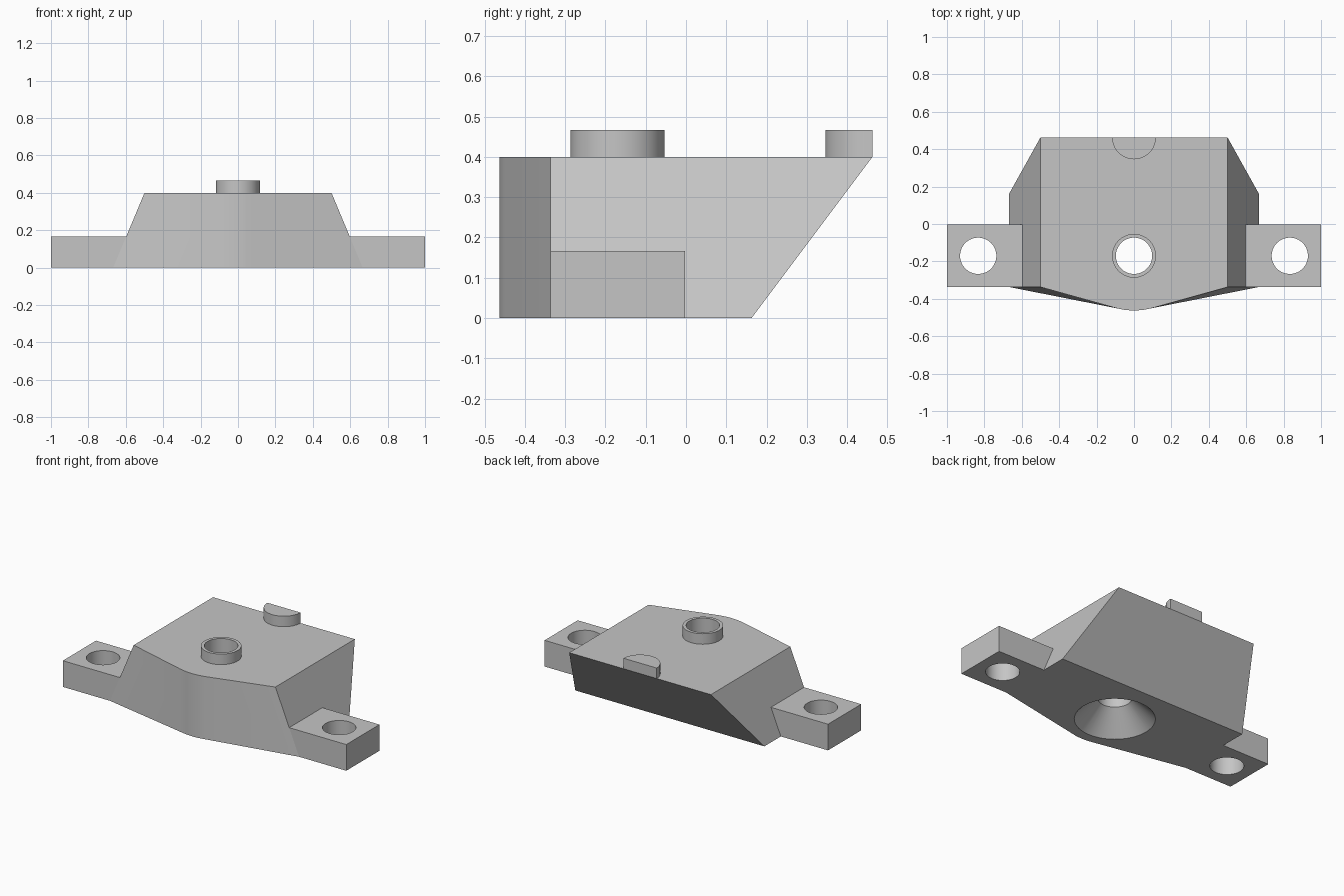
import bpy
import bmesh
from math import cos, sin, pi, radians

if "Cube" in bpy.data.objects:
    bpy.data.objects.remove(bpy.data.objects["Cube"], do_unlink=True)

grey = bpy.data.materials.new("plain_grey")
grey.use_nodes = True
grey.diffuse_color = (0.56, 0.56, 0.56, 1)
grey.node_tree.nodes["Principled BSDF"].inputs["Base Color"].default_value = (0.56, 0.56, 0.56, 1)

BACK, FRONT, HOLE_Y = 0.463, -0.337, -0.17
TOP, EAR_TOP, BOSS_TOP = 0.4, 0.167, 0.467
HOLE_R, BOSS_R = 0.097, 0.117


def loft(name, loops):
    """Closed solid through a stack of matching point loops."""
    bm = bmesh.new()
    rings = [[bm.verts.new(p) for p in loop] for loop in loops]
    for a, b in zip(rings, rings[1:]):
        for i in range(len(a)):
            j = (i + 1) % len(a)
            bm.faces.new((a[i], a[j], b[j], b[i]))
    bm.faces.new(rings[0])
    bm.faces.new(rings[-1])
    bmesh.ops.recalc_face_normals(bm, faces=bm.faces)
    mesh = bpy.data.meshes.new(name)
    bm.to_mesh(mesh)
    bm.free()
    mesh.materials.append(grey)
    obj = bpy.data.objects.new(name, mesh)
    bpy.context.collection.objects.link(obj)
    return obj


def arc(x, y, z, r, start=0, turn=2 * pi, n=64):
    return [(x + r * cos(start + turn * i / n), y + r * sin(start + turn * i / n), z)
            for i in range(n)]


def turned(name, x, profile):
    """Round solid about the hole axis from (radius, height) pairs."""
    return loft(name, [arc(x, HOLE_Y, z, r) for r, z in profile])


def activate(obj):
    bpy.ops.object.select_all(action='DESELECT')
    obj.select_set(True)
    bpy.context.view_layer.objects.active = obj


def cut(objects, cutter):
    for obj in objects:
        mod = obj.modifiers.new("hole", 'BOOLEAN')
        mod.operation, mod.solver, mod.object = 'DIFFERENCE', 'EXACT', cutter
        activate(obj)
        bpy.ops.object.modifier_apply(modifier=mod.name)
    bpy.data.objects.remove(cutter, do_unlink=True)


# Main block: sloping sides and back, bowed front with a rounded nose
def body_outline(width, back, z):
    half = [(width, back), (width, FRONT), (0.09, -0.451), (0.045, -0.46)]
    points = half + [(0, -BACK)] + [(-x, y) for x, y in reversed(half)]
    return [(x, y, z) for x, y in points]


body = loft("body", [body_outline(0.667, 0.163, 0), body_outline(0.5, BACK, TOP)])

# Raised ring, with a through hole flared at the underside
boss = turned("raised_ring", 0, [(BOSS_R, TOP), (BOSS_R, BOSS_TOP)])
cut([body, boss], turned("flared_cutter", 0,
                         [(HOLE_R + 0.234, -0.1), (HOLE_R, 0.134), (HOLE_R, 0.6)]))

# Half-round stop at the back edge
stop = loft("half_round_stop",
            [arc(0, BACK, z, BOSS_R, pi, pi, 32) + [(BOSS_R, BACK, z)] for z in (TOP, BOSS_TOP)])

# Mounting ears, meeting the sloping sides
parts = [body, boss, stop]
for side, name in ((1, "left_ear"), (-1, "right_ear")):
    ear = loft(name, [[(side * inner, FRONT, z), (side, FRONT, z),
                       (side, -0.003, z), (side * inner, -0.003, z)]
                      for inner, z in ((0.667, 0), (0.597, EAR_TOP))])
    cut([ear], turned("ear_cutter", side * 0.833, [(HOLE_R, -0.1), (HOLE_R, 0.3)]))
    parts.append(ear)

for obj in parts:
    activate(obj)
    bpy.ops.object.shade_smooth_by_angle(angle=radians(30))
